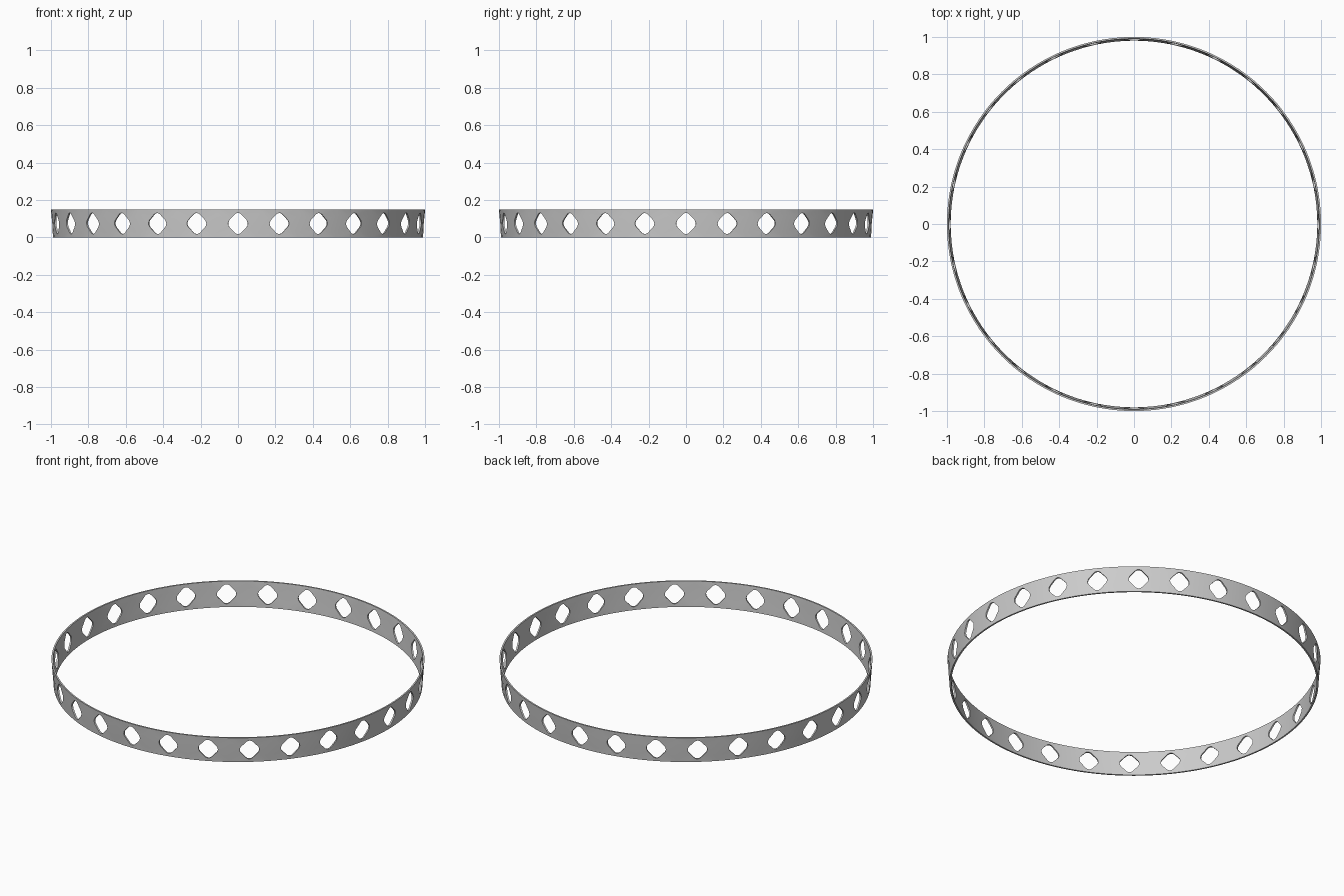
import bpy, bmesh
from math import sin, cos, pi, radians

cube = bpy.data.objects.get("Cube")
if cube:
    bpy.data.objects.remove(cube, do_unlink=True)

HOLES = 28
HEIGHT = 0.148
THICK = 0.009
BOTTOM_R, TOP_R = 0.989, 1.0
HOLE_W, HOLE_H = 0.053, 0.056   # half sizes of a hole
ROUND = 0.5                     # share of the hole taken by corner rounding
STEPS = 8                       # outline points per hole corner


def hole_outline():
    """Rounded diamond, paired with matching points on a unit square."""
    pairs = []
    for quarter in range(4):
        a = quarter * pi / 2
        for k in range(1 - STEPS // 2, STEPS // 2 + 1):
            n = a + radians(15 * max(-3, min(3, k)))
            cx, cy = cos(a), sin(a)
            if k == STEPS // 2:   # middle of the straight side
                cx, cy = (cx - sin(a)) / 2, (cy + cos(a)) / 2
            u = (1 - ROUND) * cx + ROUND * cos(n)
            v = (1 - ROUND) * cy + ROUND * sin(n)
            t = a + k * pi / 4 / (STEPS // 2)
            m = max(abs(cos(t)), abs(sin(t)))
            pairs.append(((u * HOLE_W, v * HOLE_H), (cos(t) / m, sin(t) / m)))
    return pairs


def wrap(angle, v, inset):
    """Point on the flared wall."""
    z = HEIGHT / 2 + v
    r = BOTTOM_R + (TOP_R - BOTTOM_R) * z / HEIGHT - inset
    return (r * sin(angle), -r * cos(angle), z)


bm = bmesh.new()
outline = hole_outline()
count = len(outline)
for cell in range(HOLES):
    mid = cell * 2 * pi / HOLES
    loops = []
    # outer border, outer hole, inner hole, inner border
    for is_hole, inset in ((False, 0), (True, 0), (True, THICK), (False, THICK)):
        loop = []
        for (hu, hv), (su, sv) in outline:
            if is_hole:
                co = wrap(mid + hu, hv, inset)
            else:
                co = wrap(mid + su * pi / HOLES, sv * HEIGHT / 2, inset)
            loop.append(bm.verts.new(co))
        loops.append(loop)
    for i in range(count):
        j = (i + 1) % count
        for a, b in zip(loops, loops[1:]):
            bm.faces.new((a[i], a[j], b[j], b[i]))
        # top and bottom rims
        if all(abs(outline[n][1][1]) > 0.999 for n in (i, j)):
            a, b = loops[3], loops[0]
            bm.faces.new((a[i], a[j], b[j], b[i]))

bmesh.ops.remove_doubles(bm, verts=bm.verts, dist=0.0001)
bmesh.ops.recalc_face_normals(bm, faces=bm.faces)
mesh = bpy.data.meshes.new("perforated_ring")
bm.to_mesh(mesh)
bm.free()

ring = bpy.data.objects.new("perforated_ring", mesh)
bpy.context.collection.objects.link(ring)

# Plain grey
grey = bpy.data.materials.new("grey_metal")
grey.use_nodes = True
color = (0.6, 0.6, 0.6, 1)
grey.diffuse_color = color
grey.node_tree.nodes["Principled BSDF"].inputs["Base Color"].default_value = color
mesh.materials.append(grey)

bpy.ops.object.select_all(action="DESELECT")
ring.select_set(True)
bpy.context.view_layer.objects.active = ring
bpy.ops.object.shade_smooth_by_angle(angle=radians(30))
